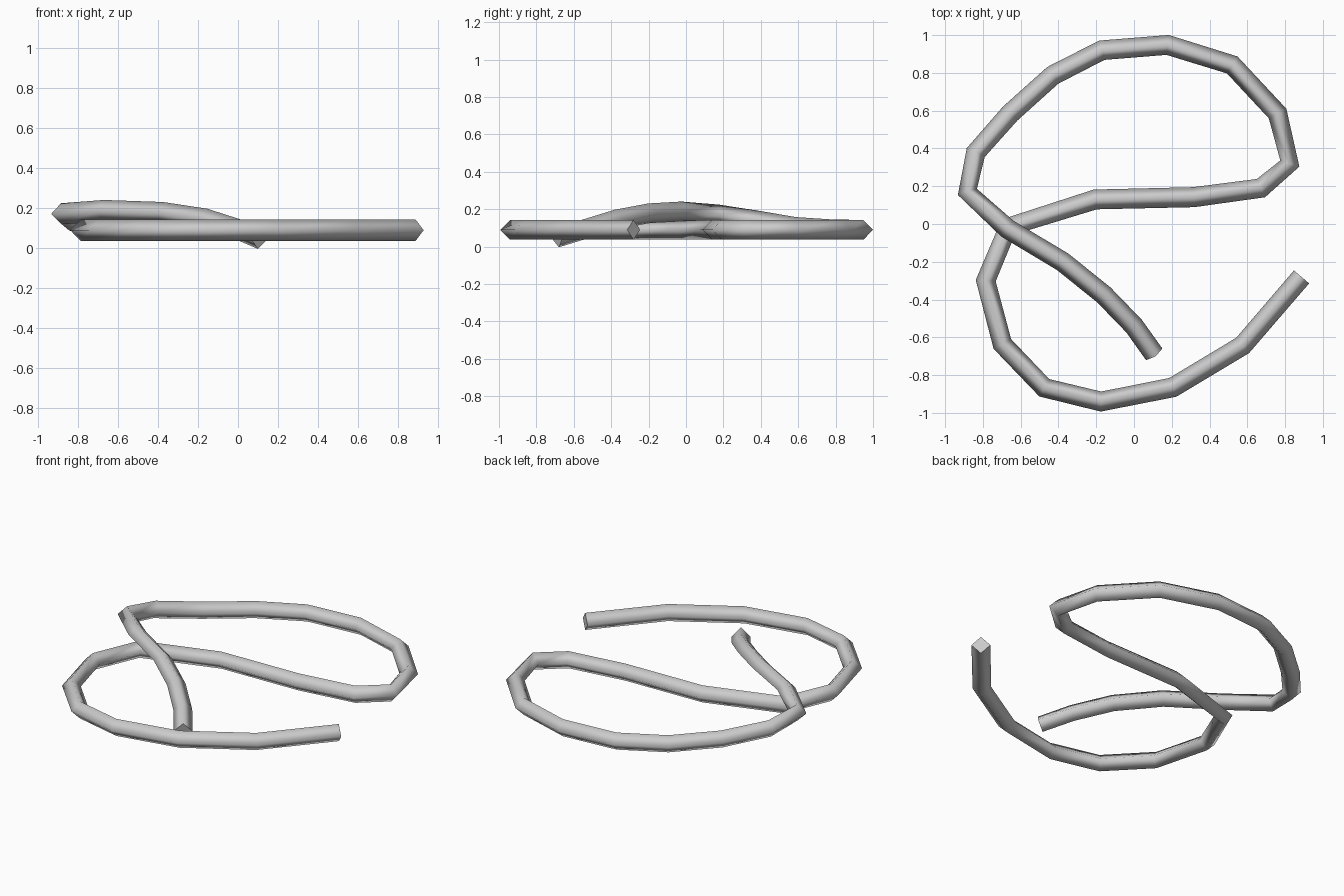
import bpy

if "Cube" in bpy.data.objects:
    bpy.data.objects.remove(bpy.data.objects["Cube"])

R = 0.053   # tube half width
FLAT = 0.09  # resting height of the tube centre

# Centre line of the loose cord: flat part on the ground, then the raised end
flat_path = [(0.887, -0.28), (0.575, -0.643), (0.205, -0.865), (-0.175, -0.94),
             (-0.475, -0.867), (-0.697, -0.635), (-0.785, -0.30), (-0.665, -0.015),
             (-0.205, 0.13), (0.315, 0.142), (0.672, 0.19), (0.825, 0.32),
             (0.76, 0.585), (0.52, 0.842), (0.178, 0.948), (-0.17, 0.92)]
raised_path = [(-0.43, 0.787, 0.092), (-0.655, 0.585, 0.105), (-0.838, 0.378, 0.14),
               (-0.882, 0.17, 0.172), (-0.67, -0.025, 0.188), (-0.378, -0.20, 0.178),
               (-0.16, -0.375, 0.145), (0.0, -0.54, 0.094), (0.107, -0.69, 0.048)]
path = [(x, y, FLAT) for x, y in flat_path] + raised_path

# Four-sided tube swept along the path
curve = bpy.data.curves.new("cord", 'CURVE')
curve.dimensions = '3D'
curve.twist_mode = 'Z_UP'
curve.bevel_depth = R
curve.bevel_resolution = 0
curve.use_fill_caps = True
spline = curve.splines.new('POLY')
spline.points.add(len(path) - 1)
for point, co in zip(spline.points, path):
    point.co = (*co, 1)
spline.use_smooth = True

cord = bpy.data.objects.new("cord", curve)
bpy.context.collection.objects.link(cord)
bpy.context.view_layer.objects.active = cord
cord.select_set(True)
bpy.ops.object.convert(target='MESH')
bpy.ops.object.shade_smooth()
